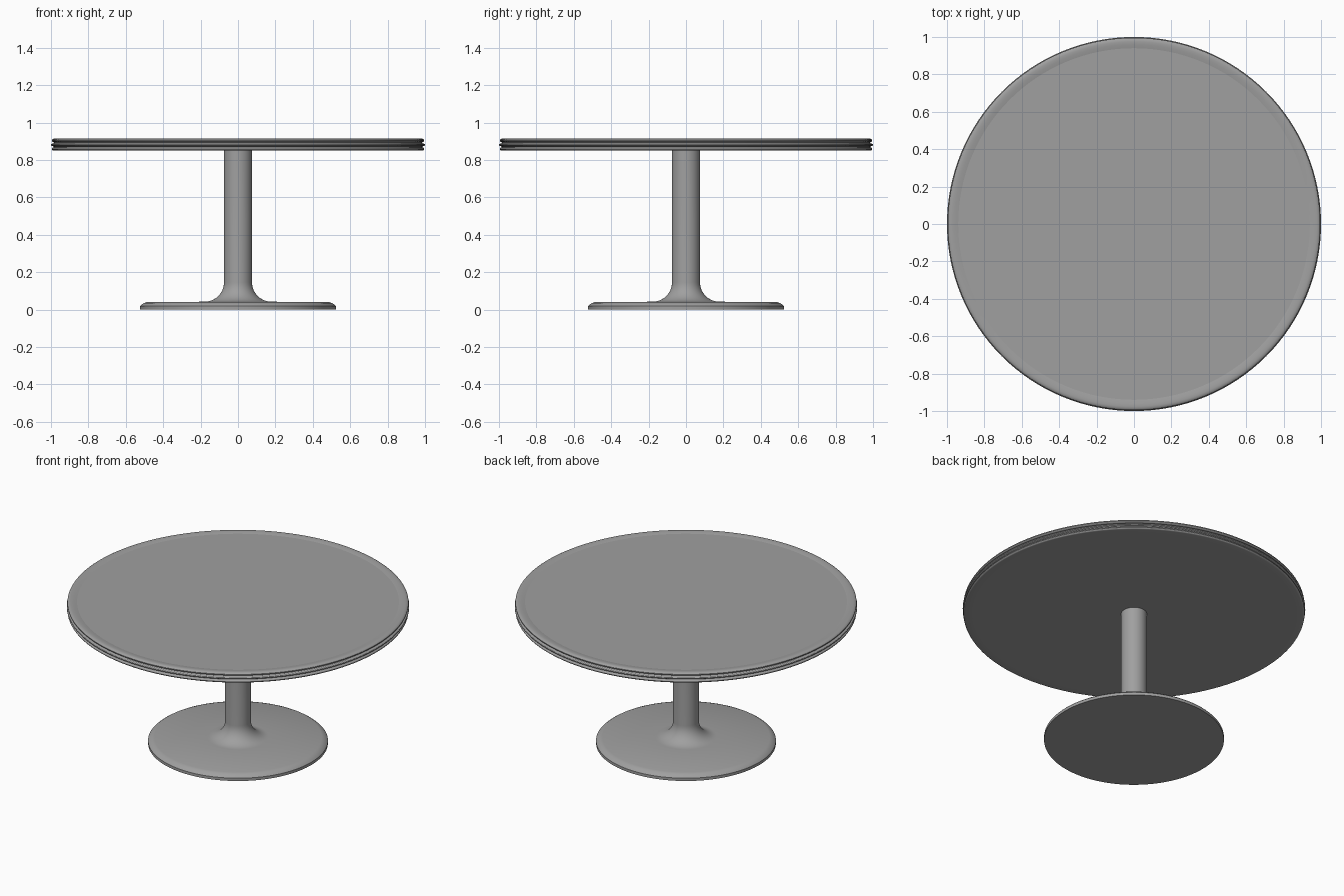
import bpy
import bmesh
from math import cos, sin, pi, radians

cube = bpy.data.objects.get("Cube")
if cube:
    bpy.data.objects.remove(cube, do_unlink=True)

grey = bpy.data.materials.new("mid grey")
grey.use_nodes = True
colour = (0.35, 0.35, 0.35, 1)
grey.diffuse_color = colour
grey.node_tree.nodes["Principled BSDF"].inputs["Base Color"].default_value = colour


def arc(cr, cz, rr, rz, start, end, steps):
    """Points (radius, height) along an elliptical arc."""
    angles = [radians(start + (end - start) * i / steps) for i in range(steps + 1)]
    return [(cr + rr * cos(a), cz + rz * sin(a)) for a in angles]


def lathe(name, profile, closed=False, sides=128):
    """Spin a profile about z; open profiles are capped at both ends."""
    bm = bmesh.new()
    rings = [[bm.verts.new((r * cos(2 * pi * i / sides), r * sin(2 * pi * i / sides), z))
              for i in range(sides)] for r, z in profile]
    pairs = list(zip(rings, rings[1:]))
    if closed:
        pairs.append((rings[-1], rings[0]))
    for low, high in pairs:
        for i in range(sides):
            j = (i + 1) % sides
            bm.faces.new((low[i], low[j], high[j], high[i]))
    if not closed:
        bm.faces.new(rings[0][::-1])
        bm.faces.new(rings[-1])
    bmesh.ops.recalc_face_normals(bm, faces=bm.faces)
    mesh = bpy.data.meshes.new(name)
    bm.to_mesh(mesh)
    bm.free()
    mesh.materials.append(grey)
    obj = bpy.data.objects.new(name, mesh)
    bpy.context.collection.objects.link(obj)
    bpy.ops.object.select_all(action="DESELECT")
    obj.select_set(True)
    bpy.context.view_layer.objects.active = obj
    bpy.ops.object.shade_smooth_by_angle(angle=radians(32))
    return obj


# Pedestal: bevelled foot, flared neck and straight column
foot = [(0.525, 0), (0.525, 0.018), (0.518, 0.025), (0.505, 0.034), (0.488, 0.04)]
flare = arc(0.18, 0.145, 0.105, 0.103, 270, 180, 12)
lathe("pedestal", foot + flare + [(0.075, 0.855)])

# Flat table top panel
lathe("top_panel", [(0.945, 0.85), (0.945, 0.91)])

# Edge band: rounded upper and lower lips with a bead between two grooves
lower_lip = [(0.94, 0.85)] + arc(0.985, 0.859, 0.011, 0.009, -90, 75, 6)
bead = [(0.985, 0.87)] + arc(0.985, 0.881, 0.015, 0.008, -80, 80, 6)
upper_lip = [(0.985, 0.892)] + arc(0.975, 0.904, 0.021, 0.011, -70, 90, 8)
inner_slope = [(0.96, 0.914), (0.94, 0.91)]
lathe("edge_band", lower_lip + bead + upper_lip + inner_slope, closed=True)
